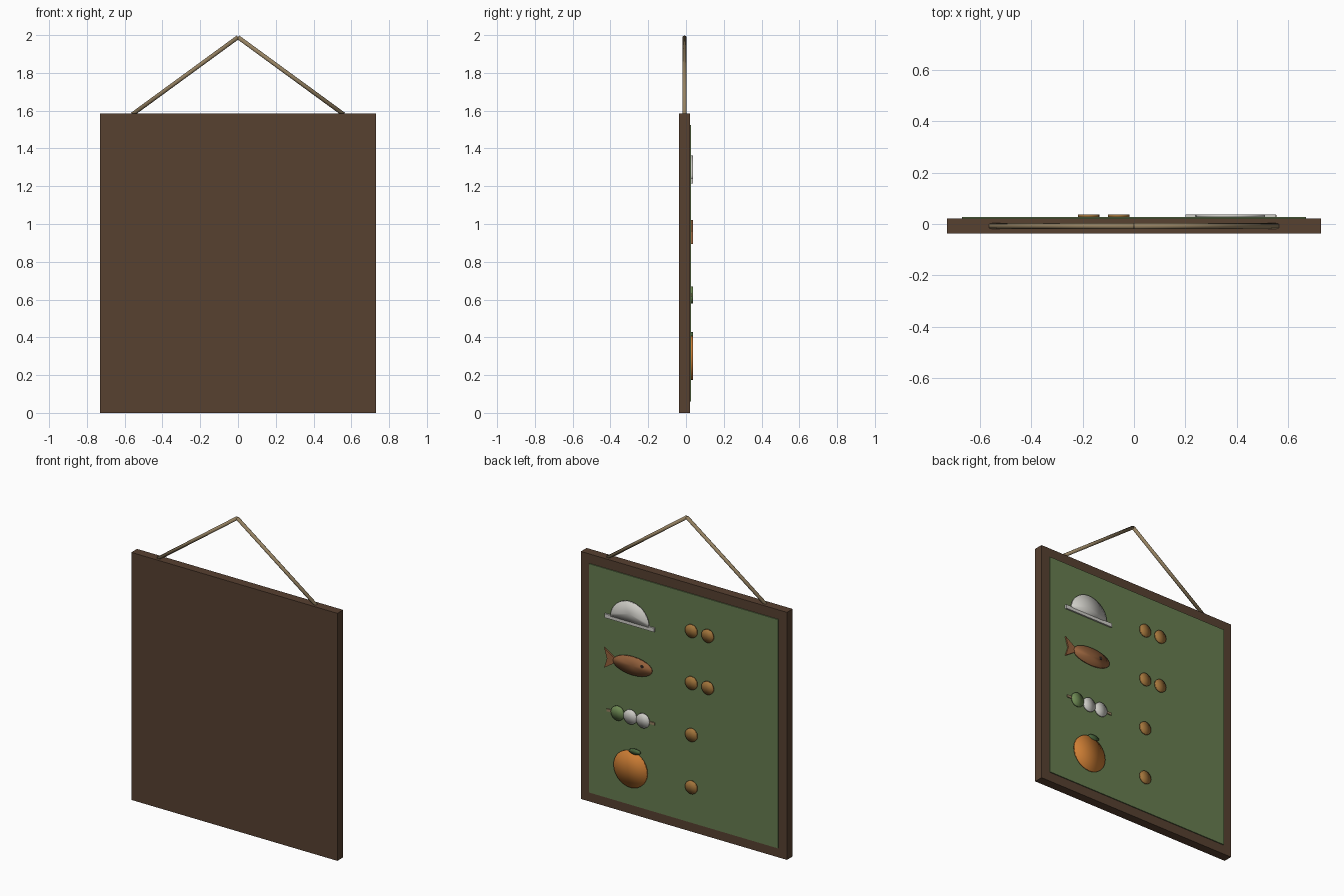
import bpy, bmesh, math
from mathutils import Vector

if "Cube" in bpy.data.objects:
    bpy.data.objects.remove(bpy.data.objects["Cube"])


def mat(name, r, g, b):
    m = bpy.data.materials.new(name)
    m.diffuse_color = (r, g, b, 1)
    m.use_nodes = True
    m.node_tree.nodes["Principled BSDF"].inputs["Base Color"].default_value = m.diffuse_color
    return m


WOOD = mat("dark_wood", 0.095, 0.052, 0.030)
GREEN = mat("board_green", 0.135, 0.205, 0.080)
ROPE = mat("rope_tan", 0.30, 0.22, 0.12)
GOLD = mat("coin_gold", 0.37, 0.18, 0.045)
FISH = mat("fish_brown", 0.30, 0.12, 0.045)
WHITE = mat("rice_white", 0.62, 0.61, 0.57)
ORANGE = mat("fruit_orange", 0.62, 0.21, 0.035)
LEAF = mat("leaf_green", 0.07, 0.14, 0.05)
HERB = mat("dumpling_green", 0.16, 0.26, 0.09)
DARK = mat("eye_dark", 0.03, 0.02, 0.015)

FACE = 0.027          # rear surface of the green panel
TOP = 0.037           # outer surface of the painted pictures


def finish(name, bm, material, smooth):
    bmesh.ops.recalc_face_normals(bm, faces=bm.faces)
    me = bpy.data.meshes.new(name)
    bm.to_mesh(me)
    bm.free()
    me.materials.append(material)
    for p in me.polygons:
        p.use_smooth = smooth
    ob = bpy.data.objects.new(name, me)
    bpy.context.collection.objects.link(ob)
    return ob


def box(name, x0, x1, y0, y1, z0, z1, material):
    bm = bmesh.new()
    bmesh.ops.create_cube(bm, size=1)
    for v in bm.verts:
        v.co = ((x0 + x1) / 2 + v.co.x * (x1 - x0),
                (y0 + y1) / 2 + v.co.y * (y1 - y0),
                (z0 + z1) / 2 + v.co.z * (z1 - z0))
    return finish(name, bm, material, False)


def plate(name, outline, material, y0=FACE, y1=TOP, fan=True):
    """Thin plate from an x-z outline; a fan centre gives a soft rounded look."""
    bm = bmesh.new()
    low = [bm.verts.new((x, y0, z)) for x, z in outline]
    high = [bm.verts.new((x, y1, z)) for x, z in outline]
    n = len(outline)
    for i in range(n):
        j = (i + 1) % n
        bm.faces.new((low[i], low[j], high[j], high[i]))
    bm.faces.new(low)
    cap = bm.faces.new(high)
    if fan:
        bmesh.ops.poke(bm, faces=[cap])
    return finish(name, bm, material, fan)


def oval(cx, cz, rx, rz, n=24, start=0.0, sweep=2 * math.pi):
    closed = abs(sweep - 2 * math.pi) < 1e-6
    steps = n if closed else n - 1
    return [(cx + rx * math.cos(start + sweep * i / steps),
             cz + rz * math.sin(start + sweep * i / steps)) for i in range(n)]


# wooden board and green panel on its rear side
box("wooden_board", -0.73, 0.73, -0.037, 0.021, 0, 1.585, WOOD)
box("green_panel", -0.67, 0.67, 0.020, FACE, 0.06, 1.525, GREEN)

# hanging rope, two straight strands
for side, label in ((-1, "left"), (1, "right")):
    a, b = Vector((side * 0.56, -0.008, 1.58)), Vector((0, -0.008, 1.989))
    bm = bmesh.new()
    bmesh.ops.create_cone(bm, cap_ends=True, segments=8, radius1=0.011,
                          radius2=0.011, depth=(b - a).length)
    ob = finish("rope_" + label, bm, ROPE, True)
    ob.rotation_mode = 'QUATERNION'
    ob.rotation_quaternion = (b - a).to_track_quat('Z', 'Y')
    ob.location = (a + b) / 2

# price coins, two for the upper rows and one for the lower rows
ROWS = (1.29, 0.957, 0.625, 0.29)
for r, (z, count) in enumerate(zip(ROWS, (2, 2, 1, 1))):
    for c in range(count):
        plate(f"coin_{r + 1}_{c + 1}", oval(-0.06 - 0.116 * c, z, 0.042, 0.042, 16), GOLD)

# rice bowl dome on a bar
plate("rice_dome", oval(0.375, 1.235, 0.135, 0.128, 20, 0, math.pi), WHITE)
box("dish_bar", 0.20, 0.553, FACE - 0.001, TOP, 1.215, 1.24, WHITE)

# fish with tail and eye
plate("fish_body", oval(0.355, 0.957, 0.137, 0.058), FISH)
plate("fish_tail", [(0.47, 0.965), (0.555, 1.022), (0.535, 0.957), (0.555, 0.893),
                    (0.47, 0.949)], FISH, y1=TOP - 0.001, fan=False)
plate("fish_eye", oval(0.287, 0.972, 0.011, 0.011, 10), DARK, y1=TOP + 0.001, fan=False)

# dumplings on a skewer
box("skewer", 0.20, 0.54, FACE - 0.001, 0.033, 0.617, 0.633, ROPE)
for i, m in enumerate((HERB, WHITE, WHITE)):
    plate(f"dumpling_{i + 1}", oval(0.462 - 0.09 * i, 0.625, 0.046, 0.046, 18), m)

# orange fruit with leaf
plate("orange_fruit", oval(0.37, 0.292, 0.118, 0.117, 28), ORANGE)
plate("fruit_leaf", oval(0.34, 0.411, 0.04, 0.017, 14), LEAF, y1=TOP + 0.001)
